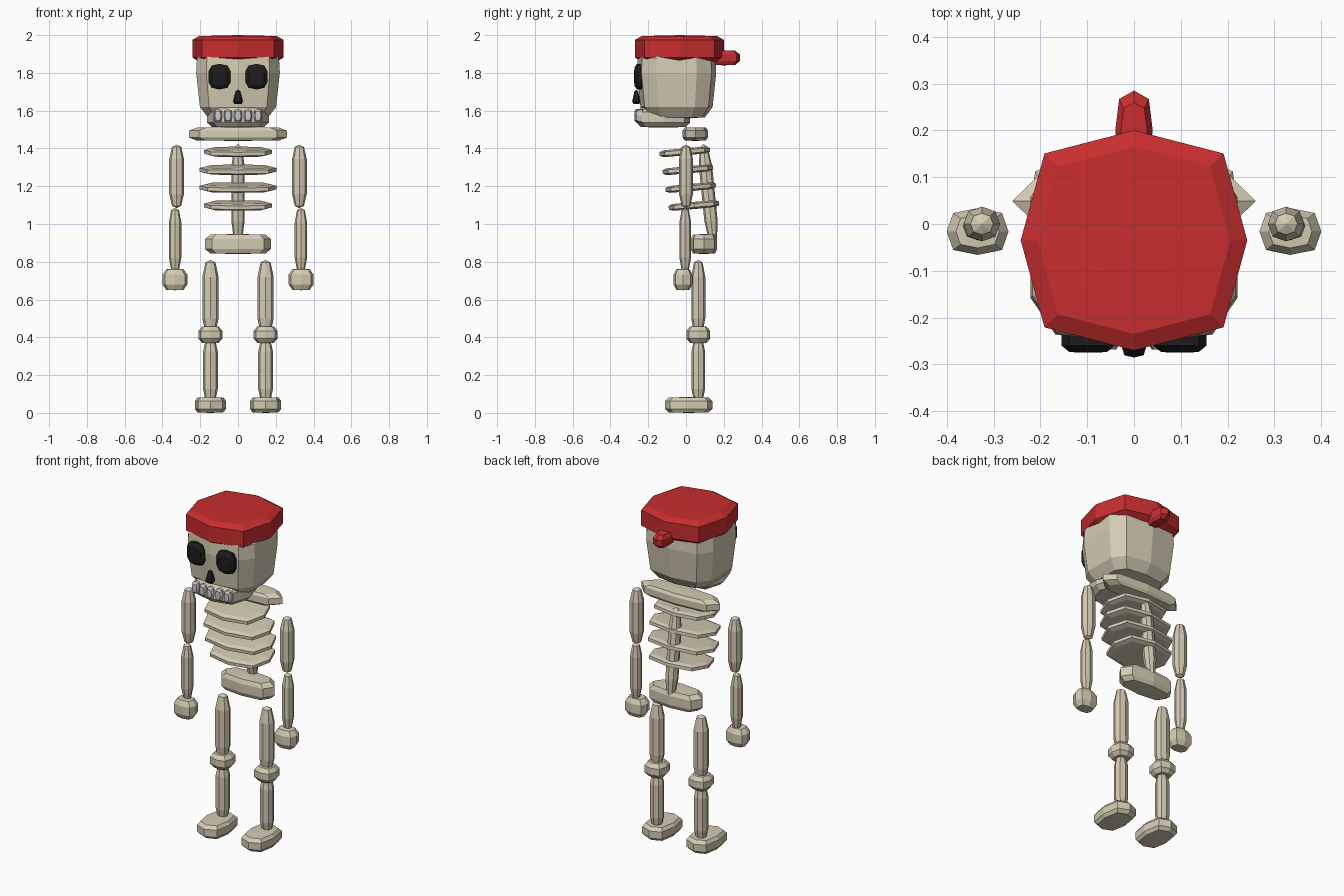
import bpy, bmesh, math
from mathutils import Matrix

if "Cube" in bpy.data.objects:
    bpy.data.objects.remove(bpy.data.objects["Cube"])


def material(name, rgb):
    m = bpy.data.materials.new(name)
    m.diffuse_color = (*rgb, 1)
    m.use_nodes = True
    m.node_tree.nodes["Principled BSDF"].inputs["Base Color"].default_value = m.diffuse_color
    return m


BONE = material("bone", (0.66, 0.60, 0.45))
RED = material("red cloth", (0.58, 0.026, 0.028))
DARK = material("dark socket", (0.012, 0.012, 0.013))
TOOTH = material("tooth grey", (0.58, 0.58, 0.62))

# (radius factor, height factor) profiles, closed by a pole at each end
DISC = [(0, -1), (0.84, -0.94), (1, -0.5), (1, 0.5), (0.84, 0.94), (0, 1)]
KNOB = [(0, -1), (0.7, -0.95), (1, -0.45), (1, 0.45), (0.7, 0.95), (0, 1)]
LIMB = [(0, -1), (0.62, -0.93), (1, -0.55), (1, 0.55), (0.62, 0.93), (0, 1)]


def squash(v, p):
    return math.copysign(abs(v) ** p, v) if abs(v) > 1e-6 else 0.0


def blob(name, loc, size, mat=BONE, profile=DISC, n=8, p=0.68, tilt=0.0):
    """Faceted squarish lathe: size = half extents, tilt = turn about x."""
    bm = bmesh.new()
    rings = []
    for s, h in profile:
        if s == 0:
            rings.append([bm.verts.new((0, 0, h * size[2]))])
            continue
        ring = []
        for i in range(n):
            a = 2 * math.pi * i / n + math.pi / 2
            ring.append(bm.verts.new((s * size[0] * squash(math.cos(a), p),
                                      s * size[1] * squash(math.sin(a), p),
                                      h * size[2])))
        rings.append(ring)
    for a, b in zip(rings, rings[1:]):
        for i in range(n):
            j = (i + 1) % n
            quad = [a[i % len(a)], a[j % len(a)], b[j % len(b)], b[i % len(b)]]
            bm.faces.new(list(dict.fromkeys(quad)))
    bmesh.ops.transform(bm, verts=bm.verts,
                        matrix=Matrix.Translation(loc) @ Matrix.Rotation(tilt, 4, 'X'))
    bmesh.ops.recalc_face_normals(bm, faces=bm.faces)
    me = bpy.data.meshes.new(name)
    bm.to_mesh(me)
    bm.free()
    me.materials.append(mat)
    ob = bpy.data.objects.new(name, me)
    bpy.context.collection.objects.link(ob)
    return ob


# Skull and jaw (profile heights are offsets from the skull centre)
SKULL = [(0, -0.195), (0.72, -0.185), (0.91, -0.13), (1, 0.05),
         (0.98, 0.13), (0.75, 0.2), (0, 0.21)]
blob("skull", (0, -0.05, 1.75), (0.228, 0.21, 1), profile=SKULL, n=10, p=0.575)
blob("jaw", (0, -0.12, 1.566), (0.165, 0.142, 0.056))

# Face details, lathed along y
for side, x in (("left", 0.098), ("right", -0.098)):
    blob(f"{side}_eye_socket", (x, -0.247, 1.78), (0.059, 0.068, 0.028),
         DARK, KNOB, n=10, tilt=math.pi / 2)
NOSE = [(0, -1), (0.7, -0.95), (1, -0.6), (0.45, 0.8), (0, 1)]
blob("nose_hole", (0, -0.263, 1.672), (0.026, 0.022, 0.038), DARK, NOSE)
for i in range(5):
    x = (i - 2) * 0.053
    blob(f"tooth_{i + 1}", (x, -0.253 + abs(x) * 0.1, 1.573), (0.022, 0.037, 0.021),
         TOOTH, KNOB, tilt=math.pi / 2)

# Cap and its knot
CAP = [(0, -0.075), (0.85, -0.072), (1, -0.048), (1, 0.045), (0.85, 0.065), (0, 0.07)]
blob("cap", (0, -0.035, 1.93), (0.242, 0.235, 1), RED, CAP)
blob("cap_knot", (0, 0.2, 1.88), (0.04, 0.085, 0.04), RED, KNOB)

# Torso
blob("collar_bone", (0, 0.049, 1.476), (0.26, 0.067, 0.036))
for i, (w, y, z) in enumerate([(0.18, -0.007, 1.382), (0.204, 0.01, 1.287),
                               (0.204, 0.025, 1.193), (0.18, 0.042, 1.098)]):
    blob(f"rib_{i + 1}", (0, y, z), (w, 0.134, 0.019), tilt=0.09)
blob("spine", (0, 0.118, 1.16), (0.035, 0.035, 0.265), profile=LIMB, p=0.9, tilt=0.1)
blob("pelvis", (0, 0.095, 0.894), (0.174, 0.07, 0.053))

# Arms and legs
for side, sx in (("left", 1), ("right", -1)):
    blob(f"{side}_upper_arm", (sx * 0.325, 0, 1.252), (0.039, 0.037, 0.168),
         profile=LIMB, p=0.9)
    blob(f"{side}_forearm", (sx * 0.333, -0.004, 0.915), (0.033, 0.031, 0.17),
         profile=LIMB, p=0.9)
    blob(f"{side}_hand", (sx * 0.334, -0.016, 0.706), (0.066, 0.05, 0.057), profile=KNOB)
    blob(f"{side}_thigh", (sx * 0.146, 0.065, 0.61), (0.043, 0.037, 0.2),
         profile=LIMB, p=0.9)
    blob(f"{side}_knee", (sx * 0.146, 0.065, 0.414), (0.063, 0.063, 0.045), profile=KNOB)
    blob(f"{side}_shin", (sx * 0.146, 0.065, 0.225), (0.039, 0.036, 0.18),
         profile=LIMB, p=0.9)
    blob(f"{side}_foot", (sx * 0.146, 0.014, 0.042), (0.082, 0.125, 0.042))
